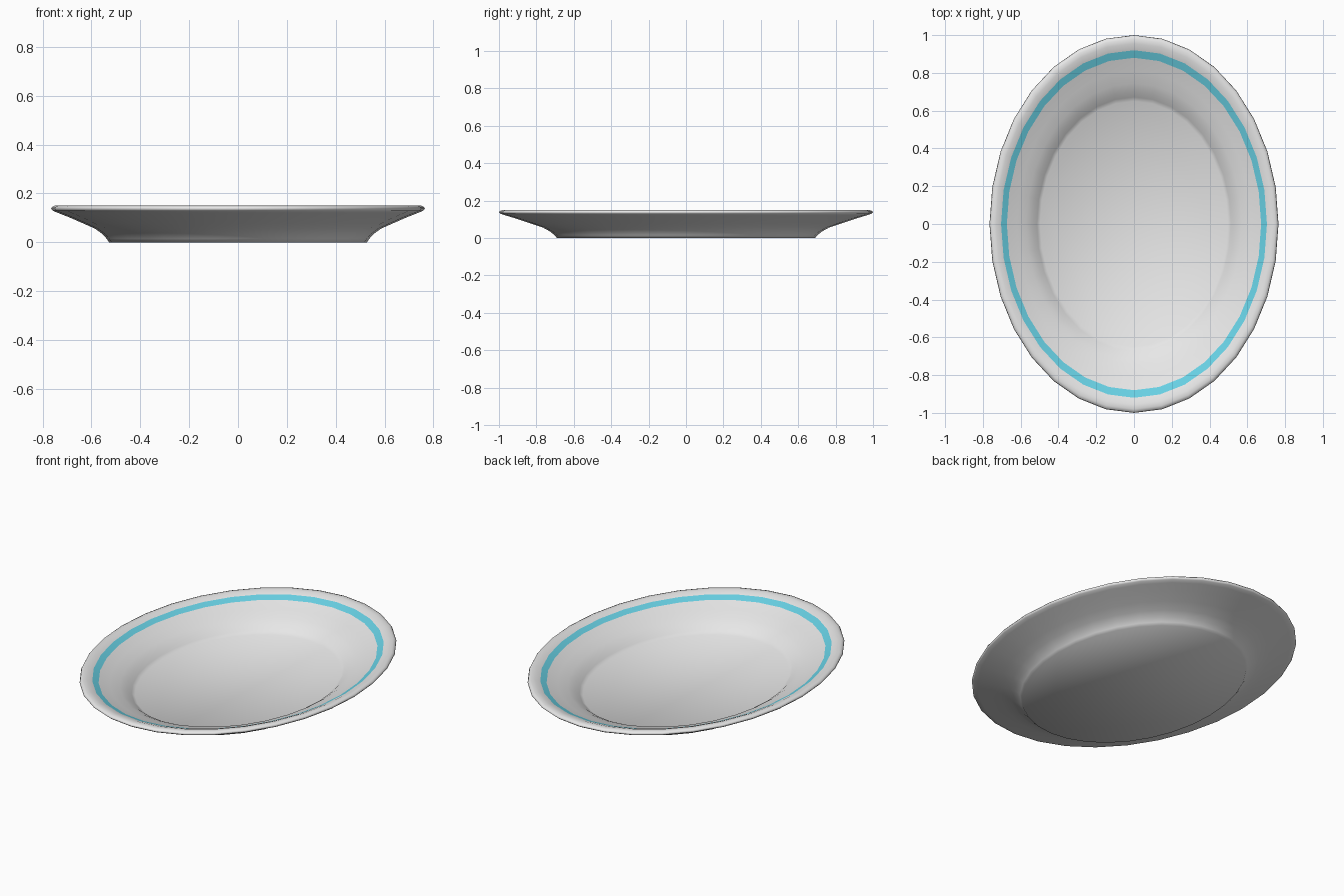
import bpy, bmesh, math

if "Cube" in bpy.data.objects:
    bpy.data.objects.remove(bpy.data.objects["Cube"])

def material(name, rgb):
    m = bpy.data.materials.new(name)
    m.diffuse_color = (*rgb, 1)
    m.use_nodes = True
    m.node_tree.nodes["Principled BSDF"].inputs["Base Color"].default_value = m.diffuse_color
    return m

white = material("glazed white", (0.8, 0.8, 0.8))
blue = material("sky blue", (0.14, 0.64, 0.78))

SIDES, RX, RY = 32, 0.765, 1.0

# (size ratio, height) from the outer foot, over the rim, to the inner floor
profile = [
    (0.690, 0.000), (0.703, 0.015), (0.725, 0.034), (0.765, 0.056),
    (0.830, 0.078), (0.905, 0.103), (0.965, 0.121), (0.990, 0.129),
    (1.000, 0.137), (0.995, 0.145), (0.980, 0.150), (0.955, 0.149),
    (0.920, 0.137), (0.880, 0.121), (0.810, 0.096), (0.745, 0.073),
    (0.700, 0.050), (0.672, 0.030), (0.650, 0.015),
]
BAND = 12  # profile step that carries the painted stripe

# oval plate
bm = bmesh.new()
rings = []
for r, z in profile:
    rings.append([bm.verts.new((RX * r * math.cos(a), RY * r * math.sin(a), z))
                  for a in (2 * math.pi * i / SIDES for i in range(SIDES))])
for k in range(len(rings) - 1):
    lo, hi = rings[k], rings[k + 1]
    for i in range(SIDES):
        j = (i + 1) % SIDES
        f = bm.faces.new((lo[i], lo[j], hi[j], hi[i]))
        f.material_index = 1 if k == BAND else 0

# underside and inner floor
bm.faces.new(rings[0][::-1])
bm.faces.new(rings[-1])
bmesh.ops.recalc_face_normals(bm, faces=bm.faces[:])
for f in bm.faces:
    f.smooth = True

mesh = bpy.data.meshes.new("oval_plate")
bm.to_mesh(mesh)
bm.free()
mesh.materials.append(white)
mesh.materials.append(blue)
plate = bpy.data.objects.new("oval_plate", mesh)
bpy.context.collection.objects.link(plate)
